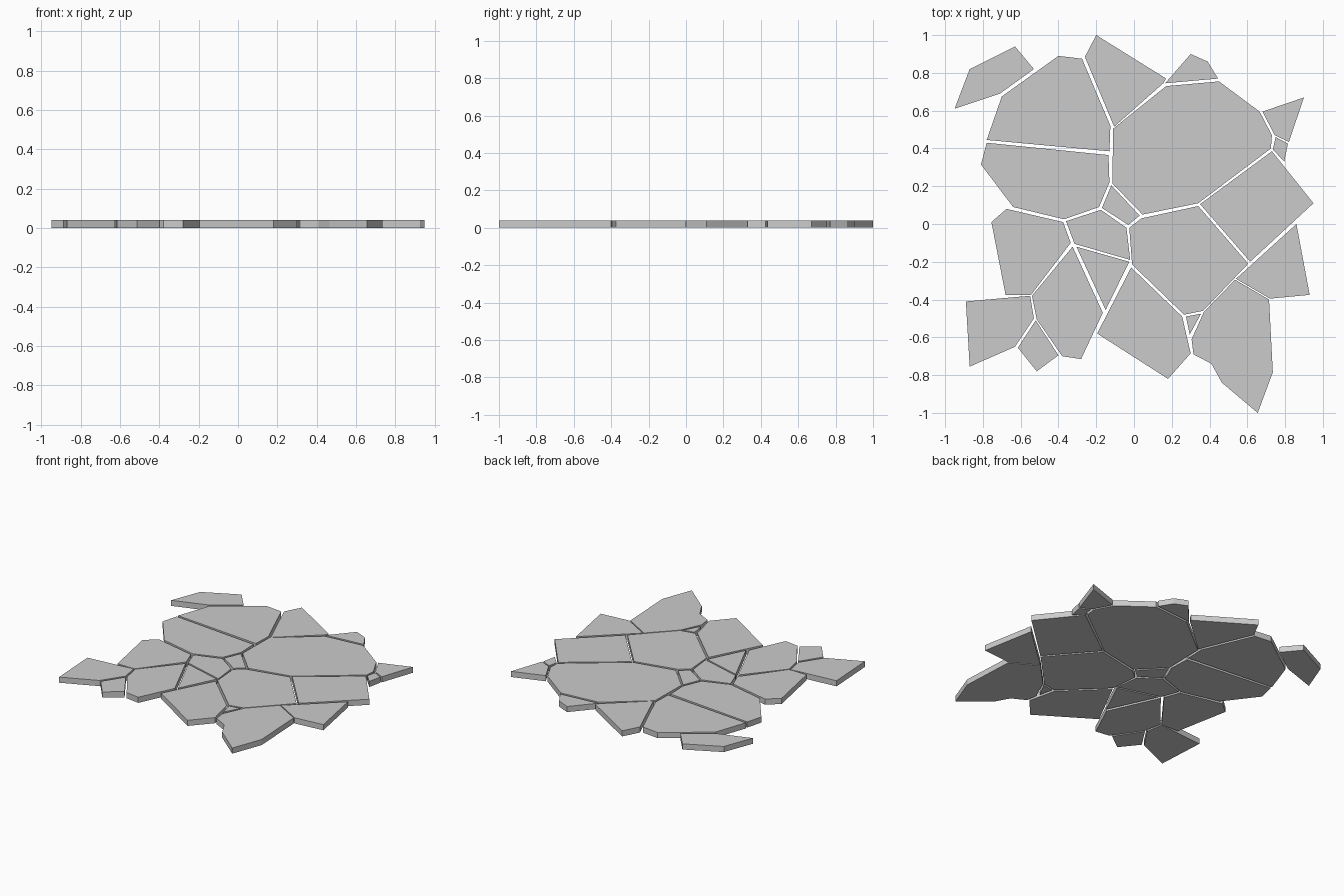
import bpy, bmesh

HEIGHT = 0.04


def slab(name, *outline):
    """Flat stone: an outline on the ground, extruded straight up."""
    bm = bmesh.new()
    base = bm.faces.new([bm.verts.new((x, y, 0)) for x, y in outline])
    top = bmesh.ops.extrude_face_region(bm, geom=[base], use_keep_orig=True)
    verts = [g for g in top["geom"] if isinstance(g, bmesh.types.BMVert)]
    bmesh.ops.translate(bm, verts=verts, vec=(0, 0, HEIGHT))
    bmesh.ops.recalc_face_normals(bm, faces=bm.faces)
    mesh = bpy.data.meshes.new(name)
    bm.to_mesh(mesh)
    bm.free()
    bpy.context.collection.objects.link(bpy.data.objects.new(name, mesh))


# Back row of stones
slab("stone_back_left_corner", (-.63, .94), (-.53, .82), (-.71, .69), (-.95, .61), (-.87, .82))
slab("stone_back_left", (-.40, .89), (-.275, .875), (-.125, .52), (-.13, .385), (-.78, .445), (-.70, .675))
slab("stone_back_peak", (-.20, 1), (.17, .77), (.155, .745), (-.105, .515), (-.26, .885))
slab("stone_back_chip", (.30, .90), (.39, .86), (.445, .77), (.165, .745))

# Right side stones
slab("stone_large_right", (.17, .73), (.45, .755), (.665, .595), (.73, .47), (.725, .40),
     (.34, .11), (.045, .05), (-.115, .215), (-.11, .505))
slab("stone_right_corner", (.90, .67), (.82, .435), (.745, .47), (.68, .595))
slab("stone_right_chip", (.75, .46), (.815, .425), (.795, .33), (.735, .395))
slab("stone_right", (.73, .385), (.95, .11), (.615, -.20), (.35, .105))
slab("stone_right_front", (.86, 0), (.93, -.375), (.72, -.395), (.54, -.29))

# Left side stones
slab("stone_left", (-.78, .43), (-.135, .365), (-.13, .22), (-.185, .09), (-.37, .025),
     (-.64, .09), (-.81, .315))
slab("stone_left_middle", (-.675, .08), (-.375, .01), (-.335, -.10), (-.545, -.375),
     (-.68, -.375), (-.755, .01))
slab("stone_left_front_corner", (-.89, -.41), (-.55, -.38), (-.53, -.50), (-.63, -.65), (-.87, -.755))
slab("stone_left_front_chip", (-.52, -.51), (-.40, -.695), (-.515, -.78), (-.615, -.655))

# Small stones in the centre
slab("stone_centre_small", (-.12, .205), (.03, .045), (-.03, -.005), (-.17, .085))
slab("stone_centre", (-.175, .075), (-.04, -.02), (-.02, -.19), (-.315, -.105), (-.36, .015))
slab("stone_centre_wedge", (-.305, -.12), (-.025, -.20), (-.15, -.455))

# Front stones
slab("stone_front_left", (-.325, -.12), (-.165, -.47), (-.28, -.715), (-.38, -.70), (-.515, -.505), (-.54, -.38))
slab("stone_front_centre", (.04, .03), (.34, .095), (.605, -.21), (.365, -.46), (.265, -.48),
     (-.01, -.215), (-.025, -.02))
slab("stone_front", (-.015, -.23), (.255, -.49), (.30, -.685), (.18, -.82), (-.195, -.58))
slab("stone_front_chip", (.275, -.49), (.355, -.475), (.295, -.585))
slab("stone_front_right", (.535, -.295), (.715, -.40), (.735, -.785), (.655, -1), (.465, -.84),
     (.41, -.74), (.315, -.69), (.305, -.61), (.37, -.465))
